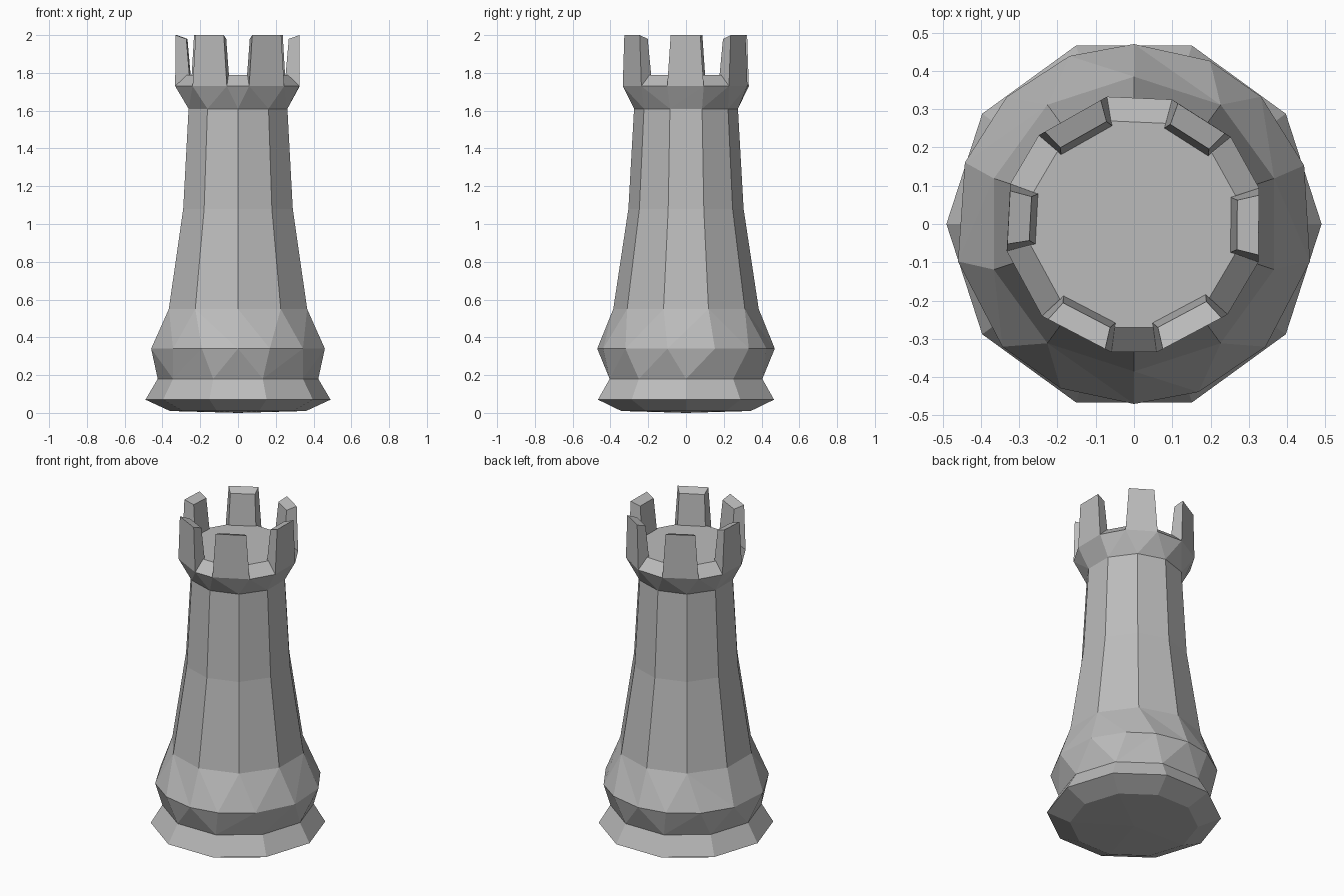
import bpy, bmesh
from math import radians, cos, sin
from mathutils import Vector

cube = bpy.data.objects.get("Cube")
if cube:
    bpy.data.objects.remove(cube, do_unlink=True)

stone = bpy.data.materials.new("grey stone")
stone.use_nodes = True
grey = (0.5, 0.5, 0.5, 1)
stone.diffuse_color = grey
bsdf = stone.node_tree.nodes["Principled BSDF"]
bsdf.inputs["Base Color"].default_value = grey
bsdf.inputs["Roughness"].default_value = 0.8


def polar(angle, radius, z):
    a = radians(angle)
    return Vector((radius * cos(a), radius * sin(a), z))


def add_object(name, bm):
    bmesh.ops.recalc_face_normals(bm, faces=bm.faces)
    mesh = bpy.data.meshes.new(name)
    bm.to_mesh(mesh)
    bm.free()
    mesh.materials.append(stone)
    obj = bpy.data.objects.new(name, mesh)
    bpy.context.collection.objects.link(obj)
    return obj


def zip_rings(bm, low, high, low_angles, high_angles):
    """Join two rings with any vertex counts by a strip of triangles."""
    n, m = len(low), len(high)
    i = j = 0
    while i < n or j < m:
        next_low = low_angles[(i + 1) % n] + 360 * ((i + 1) // n)
        next_high = high_angles[(j + 1) % m] + 360 * ((j + 1) // m)
        if j >= m or (i < n and next_low <= next_high):
            bm.faces.new((low[i % n], low[(i + 1) % n], high[j % m]))
            i += 1
        else:
            bm.faces.new((low[i % n], high[(j + 1) % m], high[j % m]))
            j += 1


def lathe(name, sections):
    """Stack faceted rings given as (radius, height, angles) and cap both ends."""
    bm = bmesh.new()
    rings = [[bm.verts.new(polar(a, r, z)) for a in angles]
             for r, z, angles in sections]
    for k in range(len(rings) - 1):
        zip_rings(bm, rings[k], rings[k + 1], sections[k][2], sections[k + 1][2])
    for ring, height in ((rings[0], 0.0), (rings[-1], sections[-1][1])):
        centre = bm.verts.new((0, 0, height))
        for k in range(len(ring)):
            bm.faces.new((ring[k], ring[(k + 1) % len(ring)], centre))
    return add_object(name, bm)


# Facet layouts of the foot, bulge, shaft and crown
foot = [36 * k for k in range(10)]
shaft = [18 + 36 * k for k in range(10)]
bulge = [19, 45, 65, 90, 111, 135, 160, 192, 223, 246, 270, 291, 317, 348]
crown = [16, 42, 73, 102, 137, 162, 192, 225, 260, 280, 316, 343]

# Foot, bulge, tapering shaft and flared crown with a raised floor
lathe("tower_body", [
    (0.36, 0.01, foot),
    (0.49, 0.07, foot),
    (0.425, 0.18, foot),
    (0.47, 0.34, bulge),
    (0.385, 0.55, shaft),
    (0.305, 1.08, shaft),
    (0.275, 1.61, shaft),
    (0.34, 1.73, crown),
    (0.275, 1.79, crown),
])


# Battlements, each standing on one pair of crown corners
def battlement(name, start, end):
    bm = bmesh.new()
    levels = []
    for outer, inner, z_out, z_in, trim in ((0.34, 0.26, 1.73, 1.75, 0),
                                            (0.335, 0.277, 2.0, 1.98, 3)):
        a, b = start + trim, end - trim
        levels.append([bm.verts.new(p) for p in (
            polar(a, outer, z_out), polar(b, outer, z_out),
            polar(b, inner, z_in), polar(a, inner, z_in))])
    low, high = levels
    bm.faces.new(low)
    bm.faces.new(high)
    for k in range(4):
        n = (k + 1) % 4
        bm.faces.new((low[k], low[n], high[n], high[k]))
    add_object(name, bm)


for k in range(6):
    start = crown[2 * k - 1]
    end = crown[2 * k]
    if end < start:
        start -= 360
    battlement(f"battlement_{k + 1}", start, end)
